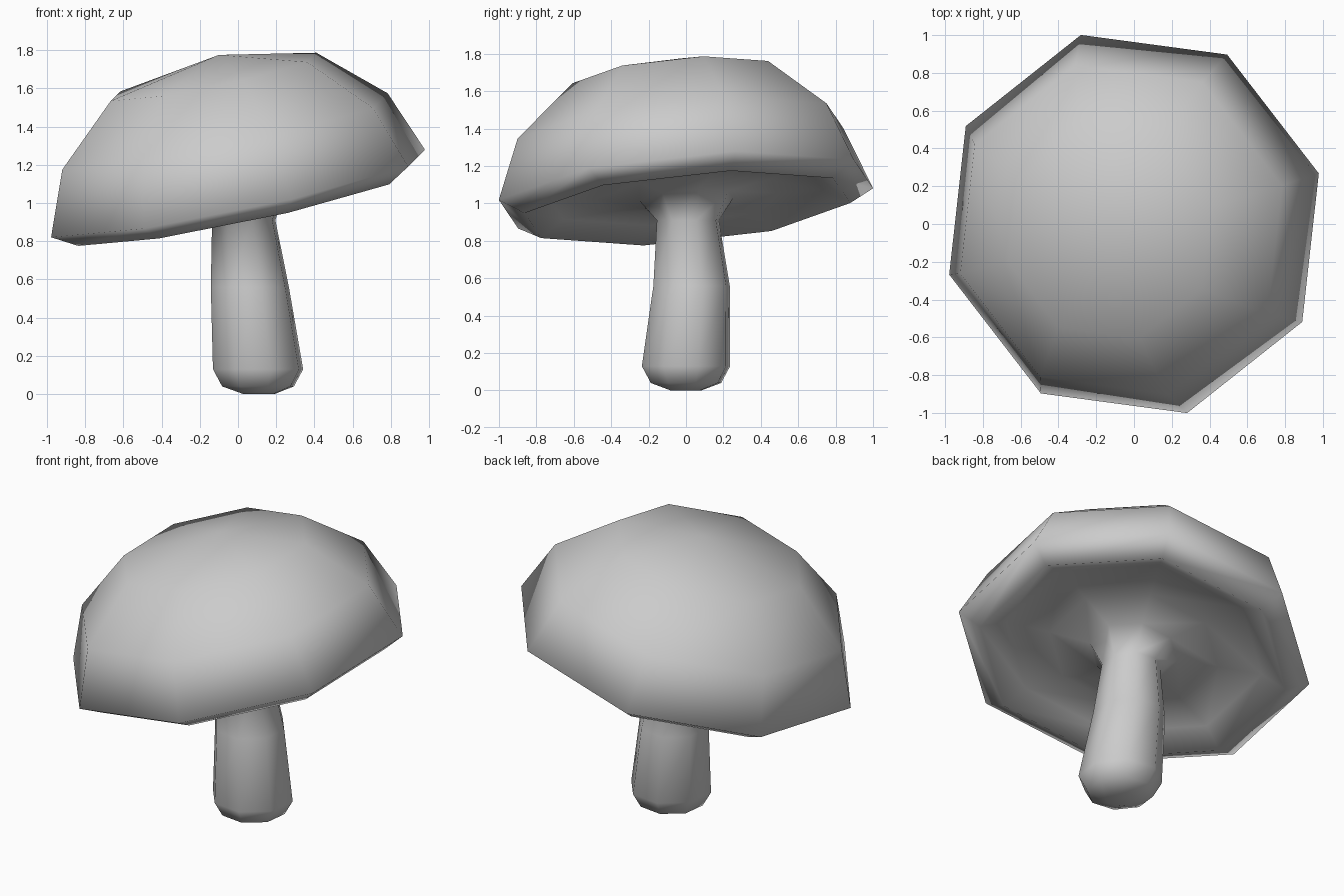
import bpy, bmesh, math
from mathutils import Vector, Matrix

if "Cube" in bpy.data.objects:
    bpy.data.objects.remove(bpy.data.objects["Cube"])

SIDES = 8
TURN = math.radians(15.5)

# Cap leans toward -x / -y
tilt = Vector((0, 0, 1)).rotation_difference(Vector((-0.21, -0.09, 1))).to_matrix().to_4x4()
cap_frame = Matrix.Translation((0, 0, 1.05)) @ tilt
bm = bmesh.new()


def ring(radius, center, frame=Matrix.Identity(4)):
    """One octagonal loop around a center in the given frame."""
    loop = []
    for k in range(SIDES):
        a = TURN + 2 * math.pi * k / SIDES
        p = Vector((radius * math.cos(a), radius * math.sin(a), 0)) + Vector(center)
        loop.append(bm.verts.new(frame @ p))
    return loop


# Stem: radius and bent centre line, foot to neck
stem = [(0.085, (0.11, 0.0, 0.0)), (0.195, (0.105, 0.0, 0.04)),
        (0.245, (0.105, 0.0, 0.13)), (0.212, (0.062, 0.03, 0.56)),
        (0.172, (0.03, 0.01, 0.91))]
# Cap: radius and height along the tilted axis, underside to crown
cap = [(0.26, -0.03), (0.50, -0.01), (0.76, 0.0), (0.905, -0.077),
       (1.04, 0.0), (0.905, 0.333), (0.572, 0.626)]

loops = [ring(r, c) for r, c in stem]
loops += [ring(r, (0, 0, h), cap_frame) for r, h in cap]

# Skin the loops, close the foot, and fan the crown
for lo, hi in zip(loops, loops[1:]):
    for k in range(SIDES):
        n = (k + 1) % SIDES
        bm.faces.new((lo[k], lo[n], hi[n], hi[k]))
bm.faces.new(loops[0][::-1])
apex = bm.verts.new((-0.10, -0.03, 1.775))
for k in range(SIDES):
    bm.faces.new((loops[-1][k], loops[-1][(k + 1) % SIDES], apex))

bmesh.ops.recalc_face_normals(bm, faces=bm.faces[:])
for f in bm.faces:
    f.smooth = True
mesh = bpy.data.meshes.new("mushroom")
bm.to_mesh(mesh)
bm.free()
obj = bpy.data.objects.new("mushroom", mesh)
bpy.context.collection.objects.link(obj)
